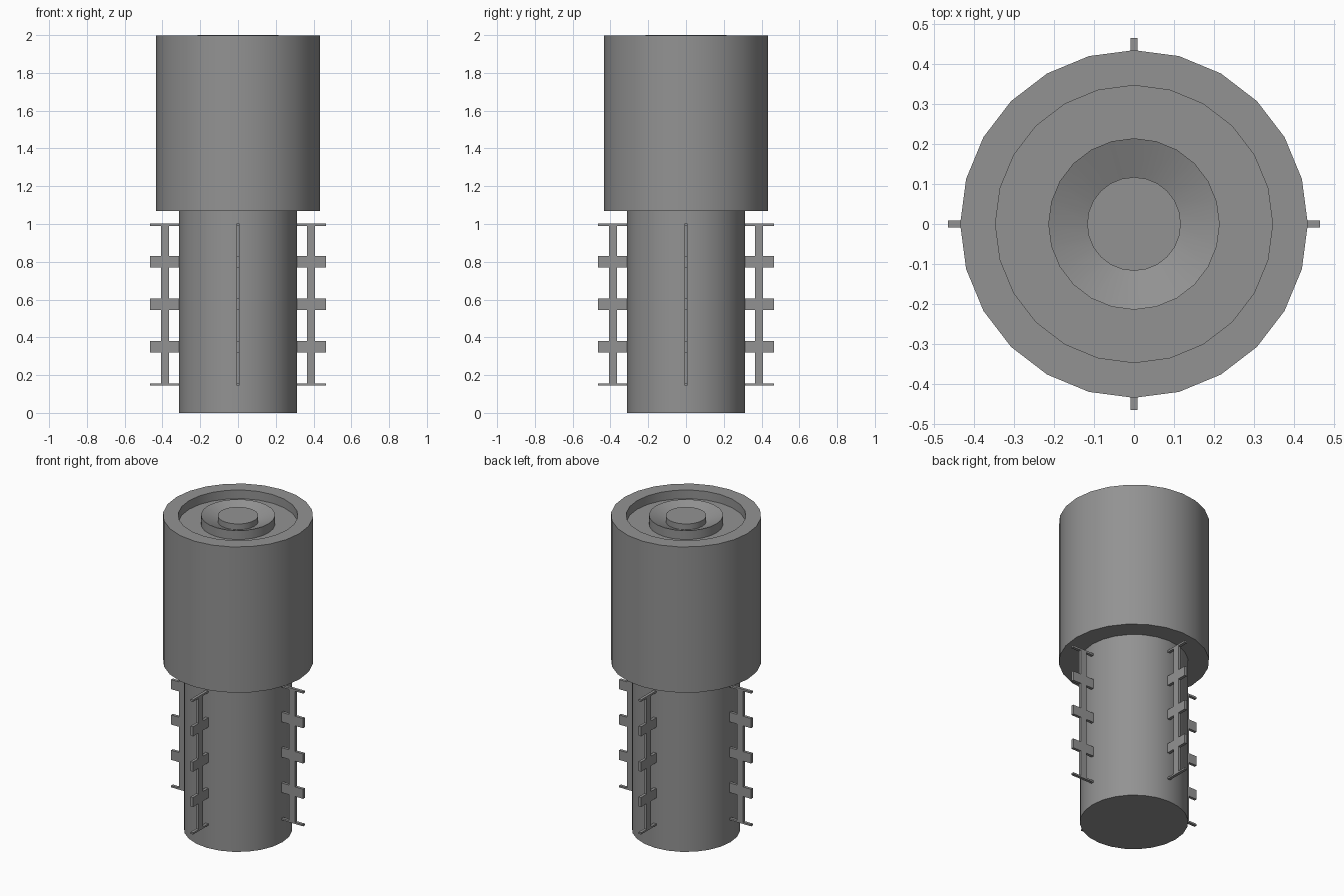
import bpy, bmesh, math

if "Cube" in bpy.data.objects:
    bpy.data.objects.remove(bpy.data.objects["Cube"])

grey = bpy.data.materials.new("mid_grey")
grey.diffuse_color = (0.29, 0.29, 0.29, 1)
grey.use_nodes = True
grey.node_tree.nodes["Principled BSDF"].inputs["Base Color"].default_value = grey.diffuse_color
SIDES = 24


def finish(bm, name):
    bmesh.ops.recalc_face_normals(bm, faces=bm.faces)
    mesh = bpy.data.meshes.new(name)
    bm.to_mesh(mesh)
    bm.free()
    mesh.materials.append(grey)
    obj = bpy.data.objects.new(name, mesh)
    bpy.context.collection.objects.link(obj)
    return obj


def lathe(name, profile):
    """Revolve (radius, z) points and cap both ends."""
    bm = bmesh.new()
    rings = []
    for r, z in profile:
        rings.append([bm.verts.new((r * math.cos(a), r * math.sin(a), z))
                      for a in (i * math.tau / SIDES for i in range(SIDES))])
    for low, high in zip(rings, rings[1:]):
        for i in range(SIDES):
            j = (i + 1) % SIDES
            bm.faces.new((low[i], low[j], high[j], high[i]))
    bm.faces.new(rings[0])
    bm.faces.new(rings[-1])
    obj = finish(bm, name)
    bpy.ops.object.select_all(action='DESELECT')
    obj.select_set(True)
    bpy.context.view_layer.objects.active = obj
    bpy.ops.object.shade_smooth_by_angle(angle=math.radians(30))
    return obj


# Stepped body: narrow shaft, wide head, recessed top with dished ring and centre stud
lathe("stepped_body", [
    (0.313, 0), (0.313, 1.07), (0.434, 1.07), (0.434, 1.998),
    (0.346, 1.998), (0.346, 1.943), (0.214, 1.943), (0.214, 2.0),
    (0.117, 1.96), (0.117, 1.997),
])

# Ladder-shaped fin outline: a column of cells, full width at rungs, narrow at the post
IN, POST_IN, POST_OUT, OUT, HALF = 0.305, 0.366, 0.408, 0.465, 0.009
LEVELS = [0.145, 0.156, 0.32, 0.381, 0.545, 0.606, 0.77, 0.831, 0.99, 1.002]


def fin(name, angle):
    outline = []
    for k in range(0, len(LEVELS), 2):
        z0, z1 = LEVELS[k], LEVELS[k + 1]
        if k:
            outline.append((POST_OUT, z0))
        outline += [(OUT, z0), (OUT, z1)]
        if k < len(LEVELS) - 2:
            outline.append((POST_OUT, z1))
    inner = [(IN if x == OUT else POST_IN, z) for x, z in reversed(outline)]
    bm = bmesh.new()
    face = bm.faces.new([bm.verts.new((x, -HALF, z)) for x, z in outline + inner])
    ext = bmesh.ops.extrude_face_region(bm, geom=[face], use_keep_orig=True)
    for v in ext["geom"]:
        if isinstance(v, bmesh.types.BMVert):
            v.co.y = HALF
    obj = finish(bm, name)
    obj.rotation_euler.z = angle


# Four fins around the shaft
for n, side in enumerate(("right", "back", "left", "front")):
    fin("ladder_fin_" + side, n * math.pi / 2)
